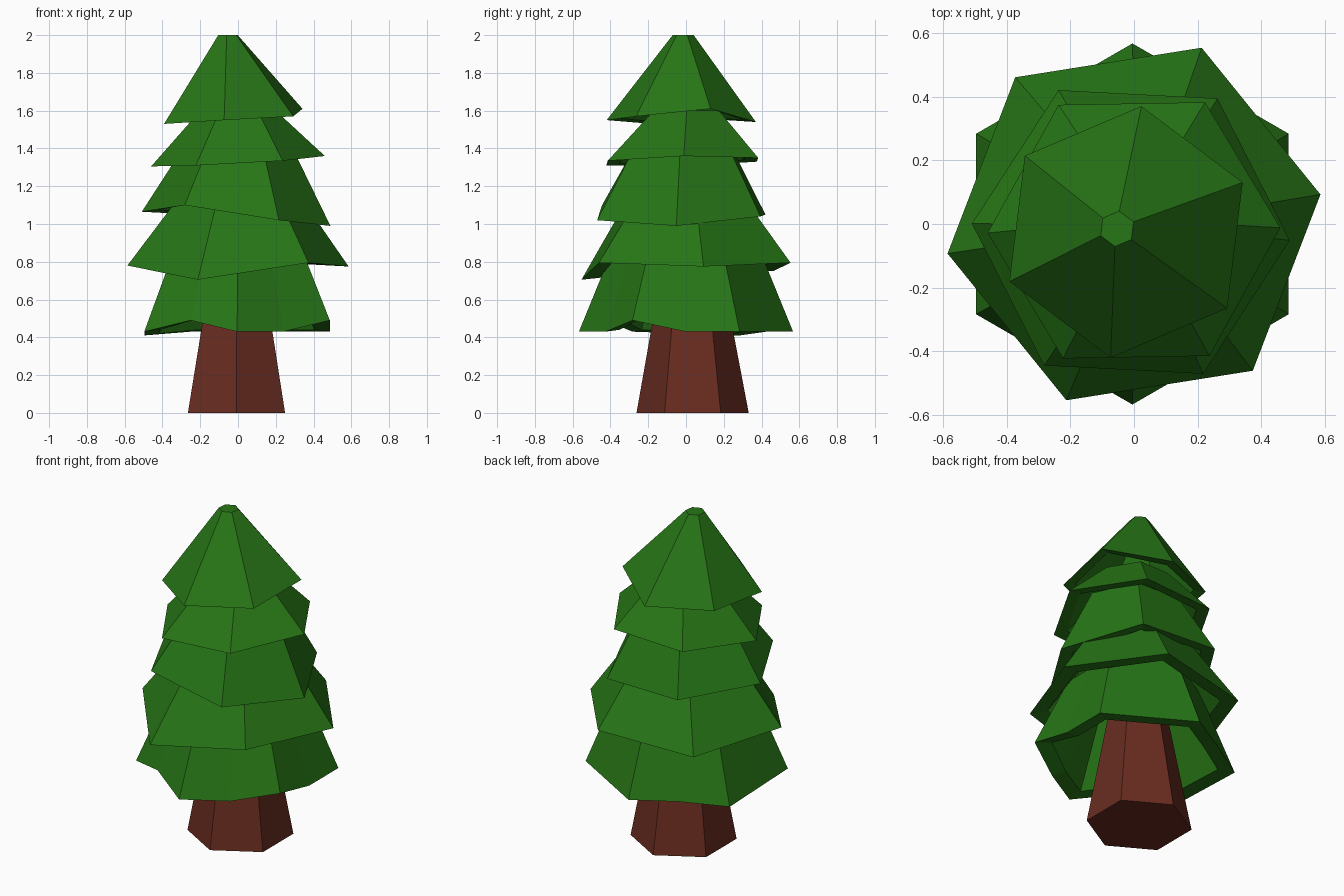
import bpy
from math import radians, cos, sin

if "Cube" in bpy.data.objects:
    bpy.data.objects.remove(bpy.data.objects["Cube"])


def material(name, color):
    mat = bpy.data.materials.new(name)
    mat.diffuse_color = (*color, 1)
    mat.use_nodes = True
    mat.node_tree.nodes["Principled BSDF"].inputs["Base Color"].default_value = mat.diffuse_color
    return mat


GREEN = material("needles", (0.02, 0.18, 0.008))
BROWN = material("bark", (0.14, 0.025, 0.014))


def ring(center, radius, rot, zs, mid=1.0):
    """Polygon ring; every second corner is scaled by mid."""
    n = len(zs)
    pts = []
    for i, z in enumerate(zs):
        a = radians(rot) + radians(360) * i / n
        r = radius * (mid if i % 2 else 1)
        pts.append((center[0] + r * cos(a), center[1] + r * sin(a), z))
    return pts


def loft(name, rings, mat):
    """Joins rings with quads and caps both ends."""
    n = len(rings[0])
    faces = [list(range(n))[::-1], [(len(rings) - 1) * n + i for i in range(n)]]
    for k in range(len(rings) - 1):
        for i in range(n):
            j = (i + 1) % n
            faces.append((k * n + i, k * n + j, (k + 1) * n + j, (k + 1) * n + i))
    mesh = bpy.data.meshes.new(name)
    mesh.from_pydata([p for r in rings for p in r], [], faces)
    mesh.materials.append(mat)
    obj = bpy.data.objects.new(name, mesh)
    bpy.context.collection.objects.link(obj)


def tier(name, center, radius, rot, zs, top_center, top_radius, top_z, mid=1.0):
    """Thick-walled hollow skirt with a ragged rim and tapered wall."""
    n = len(zs)
    loft(name, [
        ring(top_center, top_radius * 0.8, rot, [top_z - 0.06] * n, mid),
        ring(center, radius * 0.83, rot, [z + 0.01 for z in zs], mid),
        ring(center, radius, rot, zs, mid),
        ring(top_center, top_radius, rot, [top_z] * n, mid),
    ], GREEN)


# Six-sided tapered trunk
loft("trunk", [
    ring((-0.008, 0.035), 0.297, 30, [0] * 6),
    ring((-0.006, 0.03), 0.165, 30, [0.72] * 6),
], BROWN)

# Foliage tiers from bottom to top
tier("foliage_tier_1", (-0.005, 0), 0.567, -30,
     [0.49, 0.43, 0.43, 0.43, 0.43, 0.43, 0.41, 0.42, 0.43, 0.49, 0.43, 0.43],
     (0, 0), 0.375, 0.9, mid=cos(radians(30)))
tier("foliage_tier_2", (0, 0), 0.593, 9,
     [0.775, 0.795, 0.75, 0.78, 0.705, 0.795], (0.01, 0), 0.32, 1.15)
tier("foliage_tier_3", (-0.01, -0.025), 0.5, -3,
     [0.99, 1.04, 1.05, 1.065, 1.1, 1.02], (0, -0.015), 0.28, 1.42)
tier("foliage_tier_4", (0, -0.02), 0.46, 1,
     [1.36, 1.35, 1.33, 1.305, 1.31, 1.335], (0, 0), 0.2, 1.6)
tier("foliage_tier_5", (-0.025, -0.025), 0.398, 23,
     [1.61, 1.54, 1.55, 1.53, 1.55, 1.57], (-0.053, -0.015), 0.056, 2.0)
